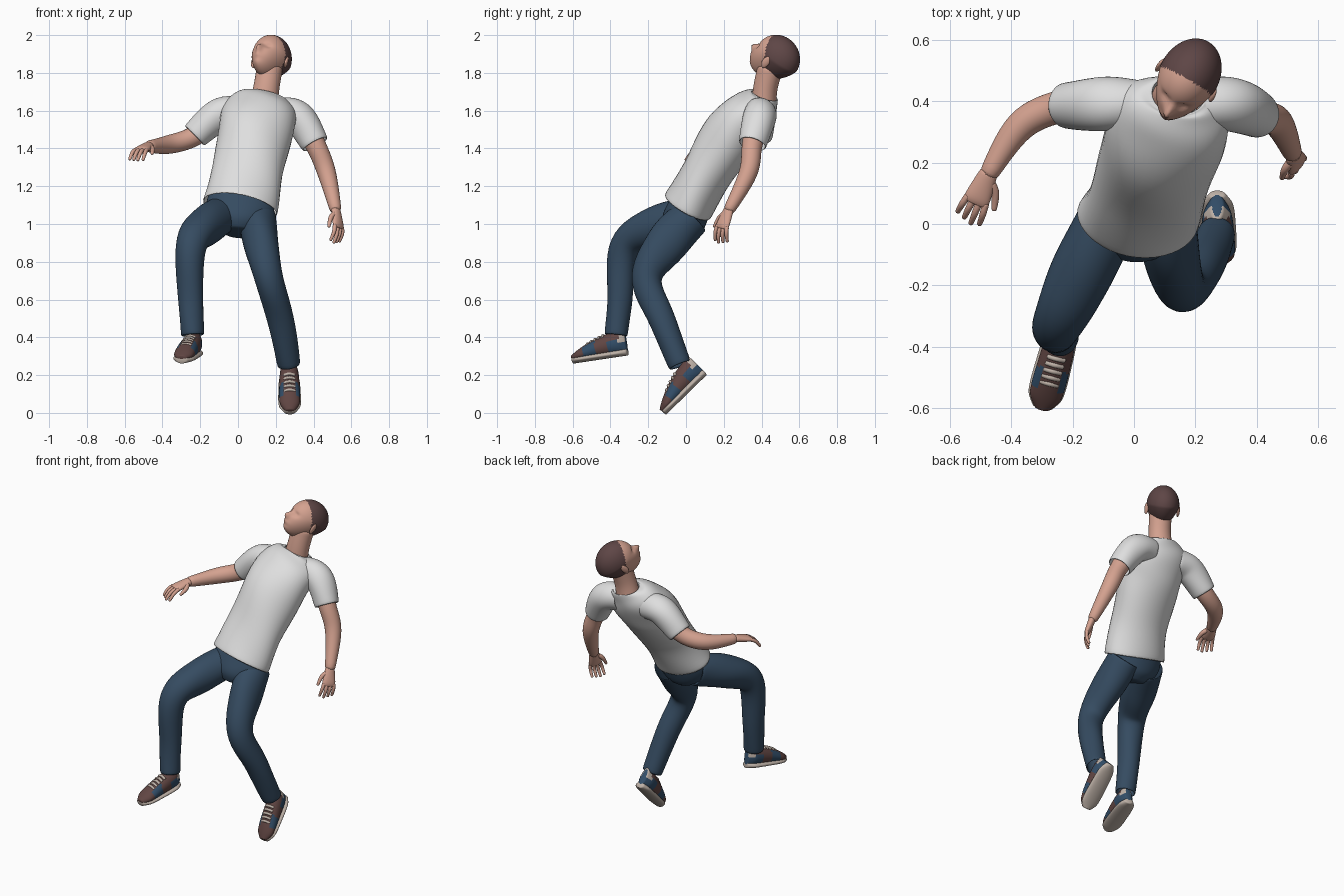
import bpy, bmesh, math
from mathutils import Vector, Matrix

if "Cube" in bpy.data.objects:
    bpy.data.objects.remove(bpy.data.objects["Cube"])


def material(name, *rgb):
    colour = [c ** 2.2 for c in rgb] + [1]
    mat = bpy.data.materials.new(name)
    mat.use_nodes = True
    mat.diffuse_color = colour
    mat.node_tree.nodes["Principled BSDF"].inputs["Base Color"].default_value = colour
    return mat


skin = material("skin", .83, .63, .56)
hair = material("brown_hair", .37, .28, .28)
cotton = material("white_cotton", .87, .87, .87)
denim = material("blue_denim", .22, .3, .38)
leather = material("brown_leather", .38, .28, .27)
canvas = material("blue_canvas", .21, .31, .41)
rubber = material("beige_rubber", .74, .69, .65)

x_axis, y_axis, z_axis = Matrix.Identity(3)


def frame(origin, along, side):
    """Matrix with local y along a direction and local x near a side."""
    y = Vector(along).normalized()
    x = Vector(side)
    x = (x - y * x.dot(y)).normalized()
    matrix = Matrix((x, y, x.cross(y))).transposed().to_4x4()
    matrix.translation = Vector(origin)
    return matrix


def finish(name, bm, materials, rule=None, matrix=None):
    """Turn a bmesh into a smooth object, coloured by a rule on face centres."""
    bmesh.ops.recalc_face_normals(bm, faces=bm.faces[:])
    for face in bm.faces:
        face.smooth = True
        if rule:
            face.material_index = rule(face.calc_center_median())
    mesh = bpy.data.meshes.new(name)
    bm.to_mesh(mesh)
    bm.free()
    for mat in materials:
        mesh.materials.append(mat)
    obj = bpy.data.objects.new(name, mesh)
    bpy.context.scene.collection.objects.link(obj)
    if matrix:
        obj.matrix_world = matrix
    return obj


def spline(knots, steps=4):
    """Smooth path through knots, blending the radii as well."""
    points = [Vector((*k[:4], k[-1])) for k in knots]
    padded = [points[0], *points, points[-1]]
    path = []
    for before, start, end, after in zip(padded, padded[1:], padded[2:], padded[3:]):
        for step in range(steps):
            t = step / steps
            leave, arrive = (end - before) / 2, (after - start) / 2
            path.append(start + leave * t
                        + (3 * (end - start) - 2 * leave - arrive) * t ** 2
                        + (2 * (start - end) + leave + arrive) * t ** 3)
    return path + [points[-1]]


def tube(name, knots, materials, side=x_axis, sides=20, cloth=False, rule=None, matrix=None):
    """Skin elliptical rings along knots of x, y, z, radius and optional depth."""
    path = spline(knots)
    centres = [p.xyz for p in path]
    bm = bmesh.new()
    loops = []
    for i, point in enumerate(path):
        ahead = (centres[min(i + 1, len(path) - 1)] - centres[max(i - 1, 0)]).normalized()
        u = (side - ahead * side.dot(ahead)).normalized()
        v = ahead.cross(u)
        loop = []
        for k in range(sides):
            angle = math.tau * k / sides
            fold = 1 + (.02 * math.sin(3 * angle + i) if cloth else 0)
            loop.append(bm.verts.new(centres[i] + fold * (
                u * point[3] * math.cos(angle) + v * point[4] * math.sin(angle))))
        loops.append(loop)
    for low, high in zip(loops, loops[1:]):
        for k in range(sides):
            bm.faces.new((low[k - 1], low[k], high[k], high[k - 1]))
    if not cloth:
        bm.faces.new(loops[0])
        bm.faces.new(loops[-1])
    obj = finish(name, bm, materials, rule, matrix)
    if cloth:
        hem = obj.modifiers.new("hem", "SOLIDIFY")
        hem.thickness = .008
        hem.offset = -1
    subdivision = obj.modifiers.new("smooth", "SUBSURF")
    subdivision.levels = subdivision.render_levels = 1


# Shirt, seat of the jeans and neck
tube("shirt_body", [(.01, .01, 1.09, .205, .14), (.05, .11, 1.27, .19, .135),
                    (.09, .25, 1.48, .2, .16), (.12, .36, 1.6, .2, .13),
                    (.14, .41, 1.66, .14, .085), (.145, .42, 1.68, .09, .07)],
     [cotton], cloth=True)
tube("jeans_seat", [(.03, .06, 1.2, .16, .1), (.01, .015, 1.08, .185, .115),
                    (.005, -.02, 1, .15, .115), (0, -.04, .95, .08)], [denim])
tube("neck", [(.13, .41, 1.6, .08, .07), (.15, .42, 1.72, .07, .065),
              (.17, .45, 1.84, .07)], [skin])


# Arms from inside the chest to the wrist, with a wider sleeve over the first part
def arm(label, joints, side):
    tube(label + "_arm", joints, [skin], side)
    tube(label + "_sleeve", [(x, y, z, r + .02) for x, y, z, r in joints[:3]],
         [cotton], side, cloth=True)


arm("right", [(.02, .39, 1.59, .06), (-.1, .39, 1.58, .07), (-.23, .385, 1.465, .055),
              (-.37, .32, 1.42, .05), (-.48, .15, 1.41, .03)], z_axis)
arm("left", [(.2, .39, 1.59, .06), (.32, .39, 1.565, .07), (.41, .35, 1.42, .055),
             (.47, .33, 1.27, .05), (.52, .22, 1.06, .03)], y_axis)


# Hands: palm, four fingers and thumb, curling towards the palm side
def hand(label, wrist, along, thumb_side, curl, size):
    matrix = frame(wrist, along, thumb_side) @ Matrix.Scale(size, 4)
    tube(label + "_palm", [(0, -.03, 0, .03, .025), (0, .07, 0, .045, .02),
                           (0, .1, 0, .04, .01)], [skin], matrix=matrix)
    for i in range(4):
        x = .033 - .022 * i
        reach = .1 - .01 * abs(i - 1)
        tube(f"{label}_finger_{i + 1}", [
            (x, .08, 0, .013), (1.2 * x, .08 + reach / 2, curl * .01, .012),
            (1.3 * x, .08 + reach, curl * .045, .009)], [skin], sides=10, matrix=matrix)
    tube(label + "_thumb", [(.02, .01, 0, .017), (.05, .04, curl * .01, .015),
                            (.07, .1, curl * .02, .009)], [skin], sides=10, matrix=matrix)


hand("right_hand", (-.48, .15, 1.41), (-.4, -.9, -.2), (1, -.4, 0), 1, .95)
hand("left_hand", (.52, .22, 1.06), (.15, -.35, -.9), (-.6, -.7, .3), -1, .92)

# Trouser legs from hip over the knee to the ankle
tube("right_jeans_leg", [(-.08, .03, 1.05, .1), (-.17, -.16, .99, .105),
                         (-.25, -.325, .885, .083), (-.25, -.35, .6, .067),
                         (-.24, -.37, .41, .062)], [denim], cloth=True)
tube("left_jeans_leg", [(.1, .03, 1.04, .1, .105), (.12, -.09, .91, .095, .115),
                        (.16, -.21, .72, .077, .083), (.225, -.13, .5, .072),
                        (.27, -.03, .25, .062)], [denim], cloth=True)


# Shoes: local y runs from heel to toe, local z is up from the sole
shoe_length = .32


def half_width(t):
    return (.05 + .01 * t) * math.sqrt(1 - abs(2 * t - 1) ** 4)


def half_height(t):
    return .065 - .05 * t * t


def shoe_colour(c):
    if c.y < .04 and c.z > .07:
        return 2
    heel_patch = c.y < .1 and c.z < .08
    side_patch = .17 < c.y < .24 and abs(c.x) > .03
    return int(heel_patch or side_patch)


def shoe(label, heel, toe):
    matrix = frame(heel, Vector(toe) - Vector(heel), -x_axis)
    stations = [.02 + .12 * i for i in range(9)]
    tube(label + "_upper", [(0, t * shoe_length, half_height(t), half_width(t), half_height(t))
                            for t in stations],
         [leather, canvas, rubber], rule=shoe_colour, matrix=matrix)
    tube(label + "_sole", [(0, t * shoe_length, .01, half_width(t) + .005, .02)
                           for t in stations], [rubber], matrix=matrix)
    for i in range(5):
        t = .4 + .07 * i
        y, z = t * shoe_length, 2 * half_height(t)
        tube(f"{label}_lace_{i + 1}", [(-.03, y, z - .012, .009), (0, y, z, .009),
                                       (.03, y, z - .012, .009)],
             [rubber], y_axis, sides=8, matrix=matrix)


shoe("right_shoe", (-.22, -.3, .315), (-.3, -.6, .27))
shoe("left_shoe", (.27, .11, .215), (.275, -.12, -.01))

# Head: a ball shaped into skull and jaw; local y is the direction of the face
head_frame = frame((.18, .485, 1.88), (-.4, -.7, .6), (-.9, .5, 0))


def ball(segments, rings):
    bm = bmesh.new()
    bmesh.ops.create_uvsphere(bm, u_segments=segments, v_segments=rings, radius=1)
    return bm


def bump(x, z, width, height):
    return math.exp(-(x / width) ** 2 - (z / height) ** 2)


head = ball(72, 52)
for vert in head.verts:
    x, y, z = vert.co
    low = max(0, -z)
    x *= .098 * (1 - .3 * low)
    z *= .14 if low else .118
    face = max(0, y) ** .5
    y = .128 * y + .05 * low
    nose = .03 * bump(x, z + .04, .014, .025)
    lips = .008 * bump(x, z + .08, .025, .012)
    chin = .01 * bump(x, z + .12, .03, .02)
    sockets = .012 * bump(abs(x) - .034, z + .01, .018, .014)
    vert.co = x, y + face * (nose + lips + chin - sockets), z
finish("head", head, [skin, hair], matrix=head_frame,
       rule=lambda c: int(c.z > -.09 and c.y < .03 + .6 * c.z))

# Ears
for label, sign in ("right_ear", 1), ("left_ear", -1):
    ear = ball(20, 14)
    bmesh.ops.scale(ear, vec=(.009, .02, .035), verts=ear.verts[:])
    place = Matrix.Translation((sign * .097, 0, -.03)) @ Matrix.Rotation(-sign * .4, 4, "Z")
    finish(label, ear, [skin], matrix=head_frame @ place)
